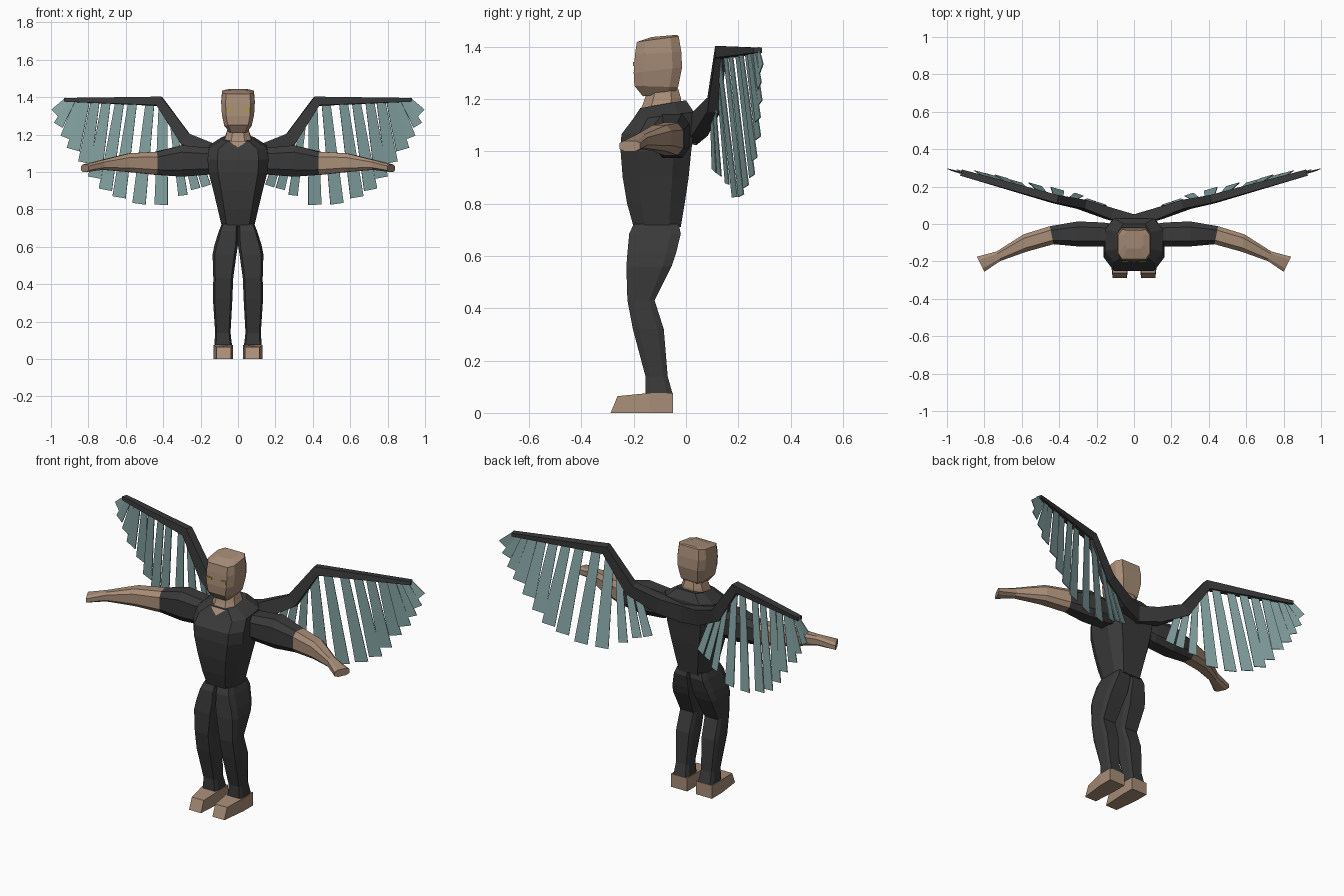
import bpy, bmesh, math
from mathutils import Vector

if "Cube" in bpy.data.objects:
    bpy.data.objects.remove(bpy.data.objects["Cube"])


def material(name, rgb):
    m = bpy.data.materials.new(name)
    m.diffuse_color = (*rgb, 1)
    m.use_nodes = True
    m.node_tree.nodes["Principled BSDF"].inputs["Base Color"].default_value = m.diffuse_color
    return m


DARK = material("charcoal cloth", (0.042, 0.042, 0.042))
SKIN = material("tan skin", (0.39, 0.265, 0.185))
FEATHER = material("teal feather", (0.25, 0.39, 0.39))
GOLD = material("gold eye", (0.42, 0.34, 0.04))


def loft(bm, rings):
    """Skin a list of equal-length point rings and cap both ends."""
    vs = [[bm.verts.new(p) for p in r] for r in rings]
    n = len(vs[0])
    for a, b in zip(vs, vs[1:]):
        for i in range(n):
            bm.faces.new((a[i], a[(i + 1) % n], b[(i + 1) % n], b[i]))
    bm.faces.new(vs[0][::-1])
    bm.faces.new(vs[-1])


def finish(name, bm, mats, mirror=False, rule=None):
    bmesh.ops.recalc_face_normals(bm, faces=bm.faces)
    if rule:
        for f in bm.faces:
            f.material_index = rule(f.calc_center_median())
    me = bpy.data.meshes.new(name)
    bm.to_mesh(me)
    bm.free()
    for m in mats:
        me.materials.append(m)
    ob = bpy.data.objects.new(name, me)
    bpy.context.collection.objects.link(ob)
    if mirror:
        ob.modifiers.new("mirror", 'MIRROR').use_mirror_merge = False
    return ob


def octagon(a0, a1, b0, b1, ca, cb):
    """Chamfered rectangle; ca and cb are the corner cuts along a and b."""
    return [(a0 + ca, b0), (a1 - ca, b0), (a1, b0 + cb), (a1, b1 - cb),
            (a1 - ca, b1), (a0 + ca, b1), (a0, b1 - cb), (a0, b0 + cb)]


def body_rings(rows, ca, cb):
    """Rows of z at front, z at back, x range, y range."""
    out = []
    for zf, zb, x0, x1, y0, y1 in rows:
        ring = octagon(x0, x1, y0, y1, ca * (x1 - x0), cb * (y1 - y0))
        out.append([(x, y, zf + (zb - zf) * (y - y0) / (y1 - y0)) for x, y in ring])
    return out


# torso
bm = bmesh.new()
loft(bm, body_rings([(z, zb, -w, w, yf, yb) for z, zb, w, yf, yb in [
    (0.71, 0.71, 0.087, -0.20, -0.02),
    (0.80, 0.80, 0.108, -0.225, -0.005),
    (0.90, 0.90, 0.132, -0.242, 0.01),
    (1.00, 1.00, 0.158, -0.25, 0.02),
    (1.065, 1.08, 0.163, -0.247, 0.03),
    (1.12, 1.15, 0.155, -0.205, 0.03),
    (1.165, 1.195, 0.085, -0.175, 0.0)]], 0.16, 0.25))
finish("torso", bm, [DARK])

# neck, with a pointed opening at the collar
bm = bmesh.new()
loft(bm, body_rings([
    (1.15, 1.185, -0.075, 0.075, -0.178, -0.02),
    (1.185, 1.205, -0.066, 0.066, -0.163, -0.02),
    (1.24, 1.24, -0.052, 0.052, -0.145, -0.03)], 0.25, 0.25))
finish("neck", bm, [SKIN])
bm = bmesh.new()
tri = [(-0.045, -0.183, 1.163), (0, -0.2085, 1.128), (0.045, -0.183, 1.163)]
bm.faces.new([bm.verts.new(p) for p in tri])
finish("collar_opening", bm, [SKIN])

# head
bm = bmesh.new()
loft(bm, body_rings([
    (1.21, 1.225, -0.048, 0.048, -0.165, -0.045),
    (1.25, 1.245, -0.073, 0.073, -0.197, -0.03),
    (1.30, 1.32, -0.086, 0.086, -0.20, -0.015),
    (1.37, 1.38, -0.09, 0.09, -0.195, -0.018),
    (1.418, 1.44, -0.085, 0.085, -0.188, -0.028),
    (1.437, 1.445, -0.05, 0.05, -0.13, -0.035)], 0.13, 0.2))
finish("head", bm, [SKIN])

# eyes, thin plates on the face
bm = bmesh.new()
loft(bm, [[(0.028, y, 1.33), (0.062, y, 1.325), (0.064, y, 1.342), (0.03, y, 1.339)]
          for y in (-0.203, -0.195)])
finish("eyes", bm, [GOLD], mirror=True)

# legs, meeting at the hips
bm = bmesh.new()
loft(bm, body_rings([(z, z, *r) for z, *r in [
    (0.075, 0.032, 0.127, -0.155, -0.052),
    (0.14, 0.04, 0.122, -0.155, -0.07),
    (0.32, 0.03, 0.134, -0.203, -0.085),
    (0.43, 0.026, 0.132, -0.224, -0.12),
    (0.56, 0.008, 0.136, -0.228, -0.055),
    (0.61, 0.0, 0.126, -0.224, -0.038),
    (0.685, 0.0, 0.102, -0.217, -0.02),
    (0.722, 0.0, 0.087, -0.20, -0.028)]], 0.10, 0.2))
finish("legs", bm, [DARK], mirror=True)

# feet, with sloped toes
bm = bmesh.new()
loft(bm, [[(0.028, -0.05, z0), (0.132, -0.05, z0), (0.132, -0.14, z0),
           (0.114, yf, z1), (0.037, yf, z1), (0.028, -0.14, z0)]
          for z0, z1, yf in ((0, 0, -0.288), (0.076, 0.064, -0.262))])
finish("feet", bm, [SKIN], mirror=True)


# arms, with bare forearms and flared hands
def arm_rings(rows, c):
    out = []
    for x, y0, y1, z0, z1, slant in rows:
        ring = octagon(y0, y1, z0, z1, c * (y1 - y0), c * (z1 - z0))
        out.append([(x + slant * (y - y0) / (y1 - y0), y, z) for y, z in ring])
    return out


bm = bmesh.new()
loft(bm, arm_rings([
    (0.11, -0.12, 0.0, 1.0, 1.14, 0),
    (0.165, -0.12, 0.008, 0.985, 1.13, 0),
    (0.30, -0.12, 0.014, 0.975, 1.143, 0),
    (0.43, -0.108, -0.012, 0.985, 1.108, 0.02),
    (0.575, -0.148, -0.055, 1.0, 1.10, 0.015),
    (0.715, -0.198, -0.147, 1.012, 1.065, 0.02),
    (0.80, -0.255, -0.175, 1.0, 1.04, 0.04)], 0.22))
finish("arms", bm, [DARK, SKIN], mirror=True, rule=lambda c: int(c.x > 0.44))

# wing bones
path = [Vector(p) for p in [(-0.02, 0.012, 1.075), (0.13, 0.055, 1.105), (0.28, 0.105, 1.175),
                            (0.42, 0.133, 1.378), (0.925, 0.275, 1.386)]]
sizes = [(0.05, 0.03), (0.045, 0.03), (0.035, 0.024), (0.026, 0.022), (0.01, 0.017)]
bm = bmesh.new()
rings = []
for i, (p, (h, d)) in enumerate(zip(path, sizes)):
    a = (p - path[i - 1]).normalized() if i else Vector()
    b = (path[i + 1] - p).normalized() if i < 4 else Vector()
    t = (a + b).normalized()
    up = Vector((0, 1, 0)).cross(t).normalized() * -h
    side = t.cross(up).normalized() * d
    rings.append([p + up + side, p + up - side, p - up - side, p - up + side])
loft(bm, rings)
finish("wing_bones", bm, [DARK], mirror=True)

# feathers: position along the bones (segment + fraction), then tip x, y, z
fan = [(3.97, 0.98, 0.285, 1.315), (3.92, 0.96, 0.284, 1.25), (3.86, 0.925, 0.281, 1.185),
       (3.78, 0.88, 0.278, 1.12), (3.68, 0.82, 0.273, 1.05), (3.56, 0.765, 0.265, 0.97),
       (3.42, 0.71, 0.25, 0.905), (3.28, 0.635, 0.232, 0.865), (3.10, 0.53, 0.208, 0.83),
       (2.86, 0.41, 0.19, 0.825), (2.50, 0.295, 0.155, 0.875), (2.15, 0.225, 0.13, 0.91),
       (1.80, 0.17, 0.105, 0.925)]
bm = bmesh.new()
for i, (s, *tip) in enumerate(fan):
    k = int(s)
    root = path[k].lerp(path[k + 1], s - k)
    tip = Vector(tip)
    t = (tip - root).normalized()
    across = Vector((0.95, 0.28, 0))
    across = (across - t * across.dot(t)).normalized()
    n = across.cross(t).normalized()
    w = 0.027 if i < 3 else (0.037 if i < 10 else 0.026)
    off = n * 0.003 * (-1) ** i
    loft(bm, [[c + off + across * q * u + n * v for u, v in
               ((-1, -0.002), (1, -0.002), (1, 0.002), (-1, 0.002))]
              for c, q in ((root, w * 0.65), (tip, w))])
finish("wing_feathers", bm, [FEATHER], mirror=True)
